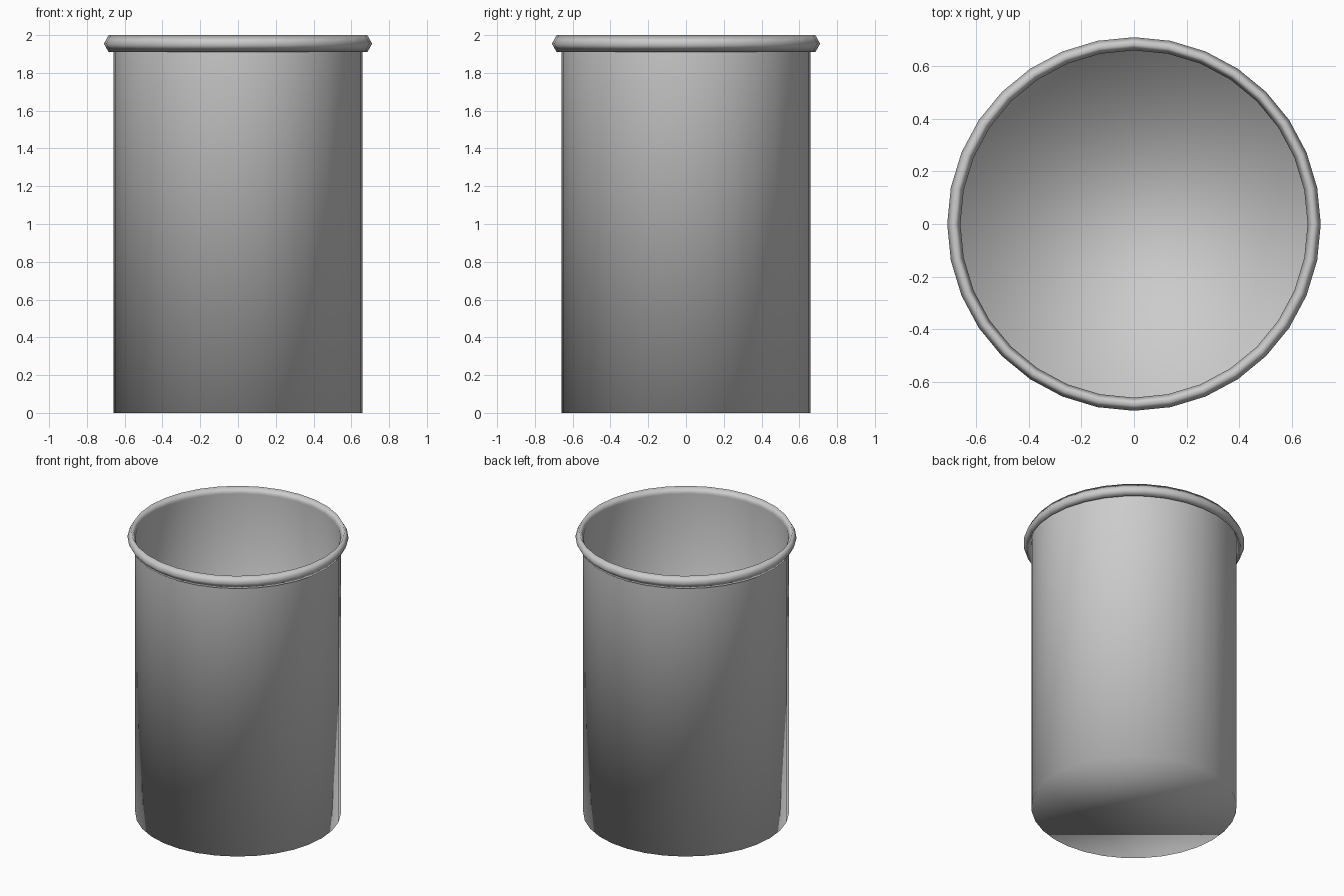
import bpy, bmesh
from math import cos, sin, tau

if "Cube" in bpy.data.objects:
    bpy.data.objects.remove(bpy.data.objects["Cube"])

SIDES = 32


def lathe(name, profile, closed=False, cap_first=False):
    """Revolve (radius, z) points around the z axis."""
    bm = bmesh.new()
    rings = [[bm.verts.new((r * cos(tau * i / SIDES), r * sin(tau * i / SIDES), z))
              for i in range(SIDES)] for r, z in profile]
    pairs = list(zip(rings, rings[1:]))
    if closed:
        pairs.append((rings[-1], rings[0]))
    for a, b in pairs:
        for i in range(SIDES):
            j = (i + 1) % SIDES
            bm.faces.new((a[i], a[j], b[j], b[i]))
    if cap_first:
        bm.faces.new(rings[0][::-1])
    bmesh.ops.recalc_face_normals(bm, faces=bm.faces)
    for f in bm.faces:
        f.smooth = True
    mesh = bpy.data.meshes.new(name)
    bm.to_mesh(mesh)
    bm.free()
    obj = bpy.data.objects.new(name, mesh)
    bpy.context.collection.objects.link(obj)
    return obj


# Thin-walled can body, closed at the bottom and open at the top
lathe("can_body", [(0.66, 0), (0.66, 1.955)], cap_first=True)

# Rolled rim around the opening
lathe("rolled_rim", [(0.66, 1.955), (0.685, 1.91), (0.71, 1.955), (0.685, 2.0)], closed=True)
